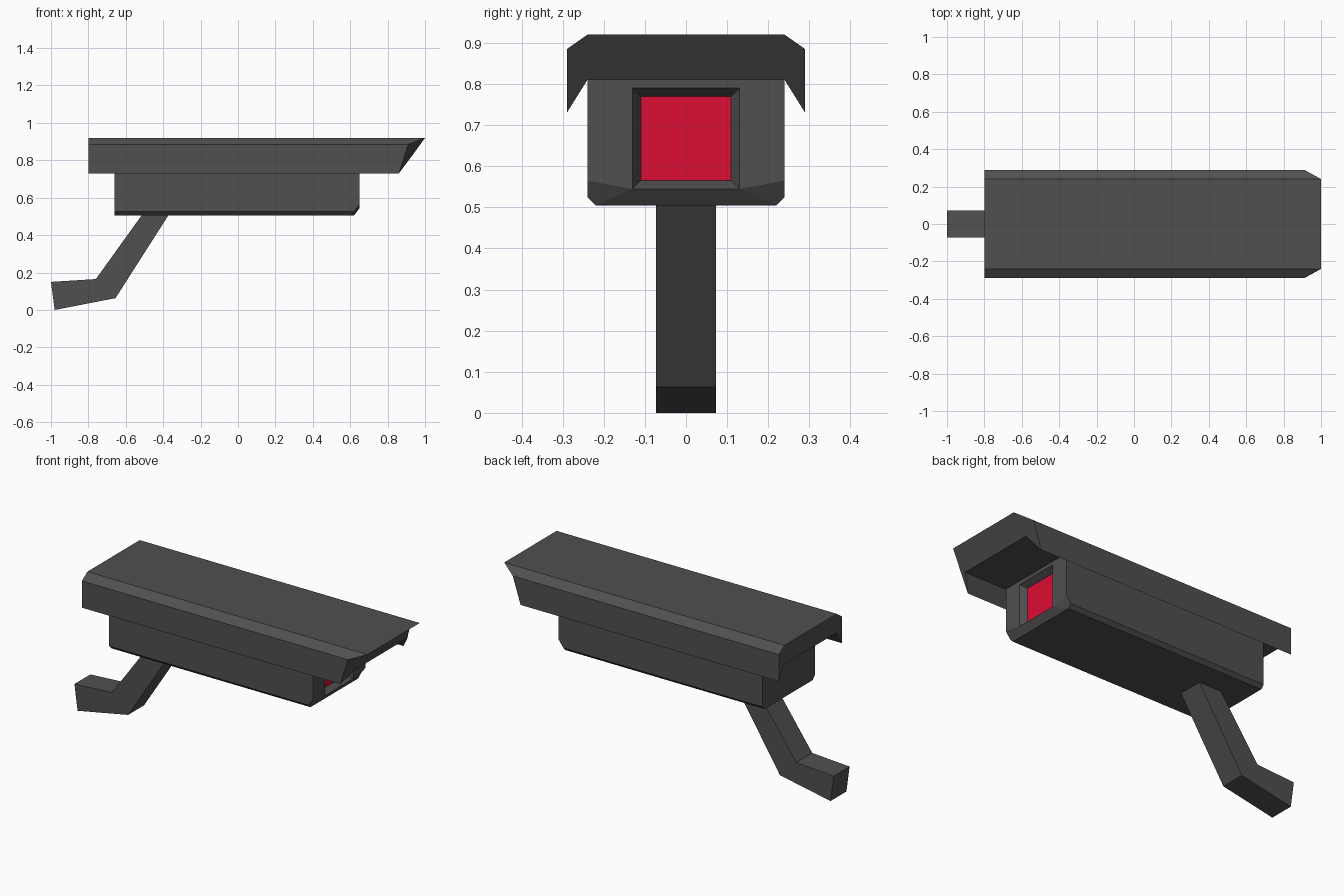
import bpy, bmesh

if "Cube" in bpy.data.objects:
    bpy.data.objects.remove(bpy.data.objects["Cube"])


def material(name, color):
    m = bpy.data.materials.new(name)
    m.diffuse_color = color
    m.use_nodes = True
    m.node_tree.nodes["Principled BSDF"].inputs["Base Color"].default_value = m.diffuse_color
    return m


DARK = material("dark_grey", (0.08, 0.08, 0.08, 1))
RED = material("lens_red", (0.72, 0.004, 0.033, 1))


def loft(bm, a, b):
    """Bridge two vertex rings of equal length with quads."""
    n = len(a)
    for i in range(n):
        j = (i + 1) % n
        bm.faces.new((a[i], a[j], b[j], b[i]))


def ring(bm, points):
    return [bm.verts.new(p) for p in points]


def finish(bm, name, mat):
    bmesh.ops.recalc_face_normals(bm, faces=bm.faces[:])
    mesh = bpy.data.meshes.new(name)
    bm.to_mesh(mesh)
    bm.free()
    mesh.materials.append(mat)
    obj = bpy.data.objects.new(name, mesh)
    bpy.context.collection.objects.link(obj)
    return obj


def mirrored(half):
    """Complete a half cross-section of (x, y, z) across y = 0."""
    return half + [(x, -y, z) for x, y, z in reversed(half)]


def solid(name, start, end, mat):
    bm = bmesh.new()
    a, b = ring(bm, start), ring(bm, end)
    loft(bm, a, b)
    bm.faces.new(a)
    bm.faces.new(b)
    return finish(bm, name, mat)


# Sun hood: chamfered channel with a raked front opening
hood_half = [(1.0, 0.24, 0.92), (0.91, 0.29, 0.885),
             (0.86, 0.29, 0.73), (0.92, 0.24, 0.81)]
hood_front = mirrored(hood_half)
solid("hood", [(-0.8, y, z) for x, y, z in hood_front], hood_front, DARK)

# Camera body: chamfered underside, cut-back chin and recessed window
bm = bmesh.new()
section = [(0.24, 0.82), (0.24, 0.525), (0.22, 0.505)]
back = ring(bm, mirrored([(-0.66, y, z) for y, z in section]))
chin = ring(bm, mirrored([(0.65 if z > 0.6 else 0.62, y, z) for y, z in section]))
lip = ring(bm, mirrored([(0.65, 0.24, 0.565), (0.65, 0.13, 0.545)]))
front = [chin[0], lip[0], lip[1], lip[2], lip[3], chin[5]]
loft(bm, back, chin)
bm.faces.new((chin[0], lip[0], chin[1]))
bm.faces.new((chin[5], lip[3], chin[4]))
for i in range(3):
    bm.faces.new((chin[i + 1], chin[i + 2], lip[i + 1], lip[i]))
bm.faces.new(back)

top = ring(bm, [(0.65, -0.13, 0.79), (0.65, 0.13, 0.79)])
bm.faces.new((front[0], front[1], front[2], top[1], top[0],
              front[3], front[4], front[5]))
recess = ring(bm, [(0.615, 0.11, 0.565), (0.615, -0.11, 0.565),
                   (0.615, -0.11, 0.77), (0.615, 0.11, 0.77)])
loft(bm, [lip[1], lip[2], top[0], top[1]], recess)
finish(bm, "camera_body", DARK)

# Lens pane at the bottom of the recess
pane = [(0.11, 0.565), (-0.11, 0.565), (-0.11, 0.77), (0.11, 0.77)]
solid("lens", [(0.60, y, z) for y, z in pane],
      [(0.615, y, z) for y, z in pane], RED)

# Bent mounting arm
arm = [(-1.0, 0.15), (-0.76, 0.165), (-0.505, 0.52),
       (-0.363, 0.52), (-0.655, 0.063), (-0.98, 0.0)]
solid("mounting_arm", [(x, -0.073, z) for x, z in arm],
      [(x, 0.073, z) for x, z in arm], DARK)
